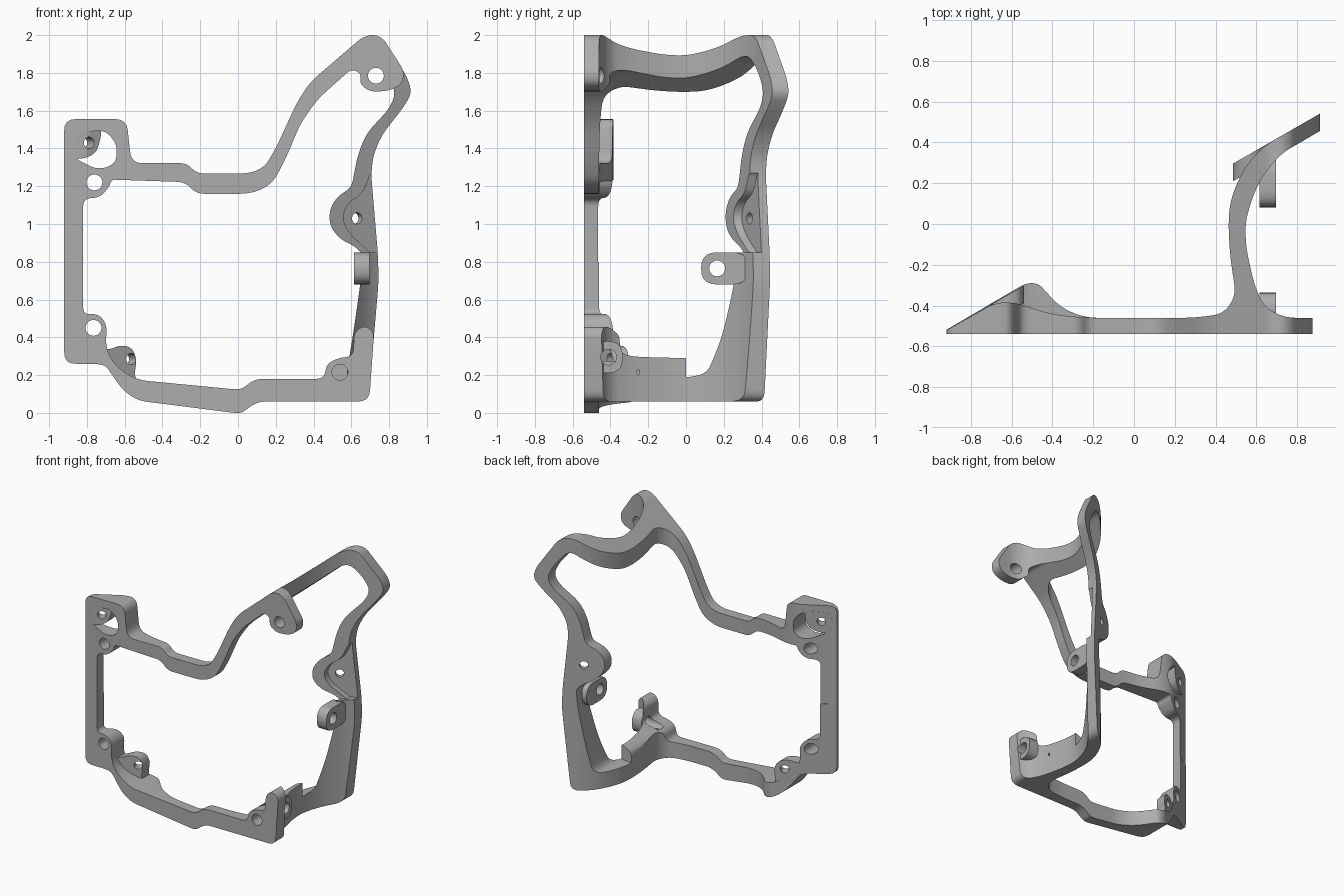
import bpy, bmesh
from math import pi
from mathutils import Vector

cube = bpy.data.objects.get("Cube")
if cube:
    bpy.data.objects.remove(cube, do_unlink=True)

grey = bpy.data.materials.new("plain grey")
grey.use_nodes = True
colour = (.42, .42, .42, 1)
grey.diffuse_color = colour
grey.node_tree.nodes["Principled BSDF"].inputs["Base Color"].default_value = colour


def rounded(points, radius, steps=5):
    """Replace every corner of a closed outline by a small curve."""
    points = [Vector(p) for p in points]
    result = []
    for i, corner in enumerate(points):
        before = points[i - 1] - corner
        after = points[(i + 1) % len(points)] - corner
        trim = min(radius, before.length * .49, after.length * .49)
        start = corner + before.normalized() * trim
        end = corner + after.normalized() * trim
        for k in range(steps + 1):
            t = k / steps
            result.append(start * (1 - t) ** 2 + corner * 2 * t * (1 - t) + end * t ** 2)
    return result


def prism(name, points, axis, low, high, radius):
    """Extrude an outline along x, y or z between two levels."""
    place = {"x": lambda a, b, d: (d, a, b),
             "y": lambda a, b, d: (a, d, b),
             "z": lambda a, b, d: (a, b, d)}[axis]
    outline = rounded(points, radius) if radius else points
    bm = bmesh.new()
    base = bm.faces.new([bm.verts.new(place(a, b, low)) for a, b in outline])
    grown = bmesh.ops.extrude_face_region(bm, geom=[base])["geom"]
    moved = [v for v in grown if isinstance(v, bmesh.types.BMVert)]
    bmesh.ops.translate(bm, verts=moved, vec=place(0, 0, high - low))
    bmesh.ops.recalc_face_normals(bm, faces=bm.faces)
    mesh = bpy.data.meshes.new(name)
    bm.to_mesh(mesh)
    bm.free()
    mesh.materials.append(grey)
    obj = bpy.data.objects.new(name, mesh)
    bpy.context.collection.objects.link(obj)
    return obj


def combine(obj, tool, operation, keep=False):
    """Apply a boolean and throw the tool away."""
    modifier = obj.modifiers.new("combine", "BOOLEAN")
    modifier.operation = operation
    modifier.solver = "EXACT"
    modifier.object = tool
    bpy.context.view_layer.objects.active = obj
    bpy.ops.object.modifier_apply(modifier=modifier.name)
    if not keep:
        bpy.data.objects.remove(tool, do_unlink=True)


def wall(name, profile, depth, plan, height, bend=1):
    """A bent wall: its face outline cut from its plan outline."""
    obj = prism(name, profile, "y", *depth, .06)
    combine(obj, prism("plan", plan, "z", *height, bend), "INTERSECT")
    return obj


def drill(obj, radius, centre, rotation, length=.5):
    bpy.ops.mesh.primitive_cylinder_add(vertices=32, radius=radius, depth=length,
                                        location=centre, rotation=rotation)
    combine(obj, bpy.context.object, "DIFFERENCE")


def slanted_strip(x, y, thick=.086):
    """Plan of a straight plate turned thirty degrees."""
    run, rise = .6, .345
    return [(x, y), (x, y + thick), (x + run, y + thick + rise), (x + run, y + rise)]


ALONG_Y = (pi / 2, 0, 0)
ALONG_X = (0, pi / 2, 0)
SLANTED = (pi / 2, 0, pi / 6)
FRONT, BACK = (-.54, 0), (0, .7)

# Plan outlines: front wall bending into the curved wall, then the slanted one
bend = [(.3, -.46), (.44, -.44), (.5, -.35), (.47, -.15), (.463, 0), (.47, .1),
        (.57, .1), (.545, 0), (.55, -.12), (.59, -.3), (.64, -.41), (.74, -.46),
        (1, -.46), (1, -.7)]
left_end = [(-1.1, -.7), (-1.1, -.624)]
upper_plan = left_end + [(-.68, -.385), (-.58, -.385), (-.42, -.44), (-.25, -.46)] + bend
lower_plan = left_end + [(-.53, -.29), (-.47, -.29), (-.36, -.41), (-.24, -.46)] + bend
back_plan = [(.47, -.15), (.463, 0), (.47, .1), (.5, .19), (.55, .29), (.64, .385),
             (1, .592), (1, .507), (.74, .357), (.68, .3), (.61, .2), (.57, .1),
             (.545, 0), (.55, -.12)]

# Upper front: left rail, stepped beam, rising arm and hook
upper_profile = [
    (-.92, .5), (-.92, 1.555), (-.59, 1.555), (-.565, 1.322), (-.27, 1.322),
    (-.22, 1.268), (.06, 1.268), (.14, 1.3), (.2, 1.4), (.31, 1.64), (.38, 1.75),
    (.66, 1.99), (.72, 2.005), (.77, 1.98), (.88, 1.81), (.87, 1.74), (.8, 1.705),
    (.7, 1.7), (.645, 1.74), (.65, 1.8), (.6, 1.82), (.42, 1.66), (.33, 1.53),
    (.25, 1.34), (.18, 1.21), (.07, 1.16), (-.22, 1.16), (-.28, 1.222),
    (-.67, 1.235), (-.68, 1.2), (-.73, 1.14), (-.82, 1.135), (-.82, .5)]
upper_frame = wall("upper_front_frame", upper_profile, FRONT, upper_plan, (.8, 2.1))

# Opening in the upper corner, with its slanted lug
opening = [(-.87, 1.485), (-.7, 1.495), (-.64, 1.42), (-.645, 1.33), (-.7, 1.295),
           (-.76, 1.295), (-.87, 1.35)]
combine(upper_frame, prism("opening", opening, "y", -.7, 0, .04), "DIFFERENCE")
corner_lug = wall("upper_corner_lug",
                  [(-.89, 1.34), (-.8, 1.35), (-.75, 1.38), (-.73, 1.44), (-.72, 1.51), (-.89, 1.5)],
                  FRONT, slanted_strip(-1, -.653), (1, 2), 0)
drill(corner_lug, .03, (-.805, -.5, 1.43), SLANTED)

# Lower front: left rail, bottom beam and right post
lower_profile = [
    (-.92, 1.1), (-.82, 1.1), (-.82, .52), (-.74, .525), (-.695, .47), (-.7, .34),
    (-.65, .25), (-.54, .175), (-.02, .125), (.02, .127), (.09, .18), (.455, .18),
    (.47, .26), (.53, .29), (.61, .3), (.615, .42), (.65, .455), (.69, .455),
    (.72, .42), (.695, .06), (.1, .06), (.02, 0), (-.02, 0), (-.53, .065),
    (-.61, .12), (-.7, .25), (-.75, .26), (-.92, .26)]
lower_frame = wall("lower_front_frame", lower_profile, FRONT, lower_plan, (-.1, .8))
bottom_lug = wall("lower_corner_lug",
                  [(-.74, .34), (-.68, .335), (-.62, .36), (-.56, .345), (-.535, .28),
                   (-.55, .2), (-.52, .12), (-.61, .15)],
                  FRONT, slanted_strip(-1, -.653), (0, 1), 0)
drill(bottom_lug, .03, (-.585, -.37, .285), SLANTED)

# Screw holes through the front wall
for obj, x, z in ((upper_frame, .73, 1.785), (upper_frame, -.76, 1.22),
                  (lower_frame, -.765, .45), (lower_frame, .54, .215)):
    drill(obj, .042, (x, -.5, z), ALONG_Y)

# Back frame: arm, wavy upright with a lug, and bottom band
back_profile = [
    (.3, 1.66), (.38, 1.75), (.66, 1.99), (.72, 2.005), (.77, 1.98), (.9, 1.77),
    (.92, 1.69), (.87, 1.61), (.76, 1.47), (.715, 1.36), (.705, 1.26), (.74, .85),
    (.745, .7), (.69, .06), (.3, .06), (.3, .18), (.57, .18), (.61, .42), (.65, .7),
    (.66, .84), (.62, .88), (.54, .92), (.485, .99), (.485, 1.08), (.53, 1.15),
    (.6, 1.19), (.635, 1.37), (.68, 1.48), (.8, 1.61), (.835, 1.69), (.8, 1.78),
    (.7, 1.91), (.42, 1.66), (.3, 1.5)]
wall("back_arm", back_profile, BACK, back_plan, (1.6, 2.1))
wall("back_bottom", back_profile, BACK, back_plan, (-.1, .85))
upright = wall("back_upright", back_profile, BACK, slanted_strip(.4, .161), (.85, 1.6), 0)
pocket = wall("pocket", [(.71, 1.29), (.66, 1.16), (.58, 1.11), (.55, 1.03), (.59, .95),
                         (.73, .82), (.8, .82), (.8, 1.29)],
              BACK, slanted_strip(.4, .111, .093), (.8, 1.3), 0)
combine(upright, pocket, "DIFFERENCE")
drill(upright, .03, (.63, .336, 1.03), SLANTED)

# Two side tabs, each with a rounded end and a cross hole
tabs = (("front_tab", [(-.5, .21), (-.335, .21), (-.335, .38), (-.5, .38)], -.41, .295),
        ("back_tab", [(.08, .68), (.33, .68), (.33, .85), (.08, .85)], .165, .765))
for name, outline, y, z in tabs:
    tab = prism(name, outline, "x", .615, .695, .083)
    drill(tab, .042, (.65, y, z), ALONG_X)
drill(lower_frame, .042, (.65, -.41, .295), ALONG_X, .3)

# Smooth the curved faces and keep the corners crisp
for obj in bpy.context.scene.objects:
    if obj.type == "MESH" and grey.name in obj.data.materials:
        bpy.ops.object.select_all(action="DESELECT")
        obj.select_set(True)
        bpy.context.view_layer.objects.active = obj
        bpy.ops.object.shade_smooth_by_angle(angle=pi / 6)
